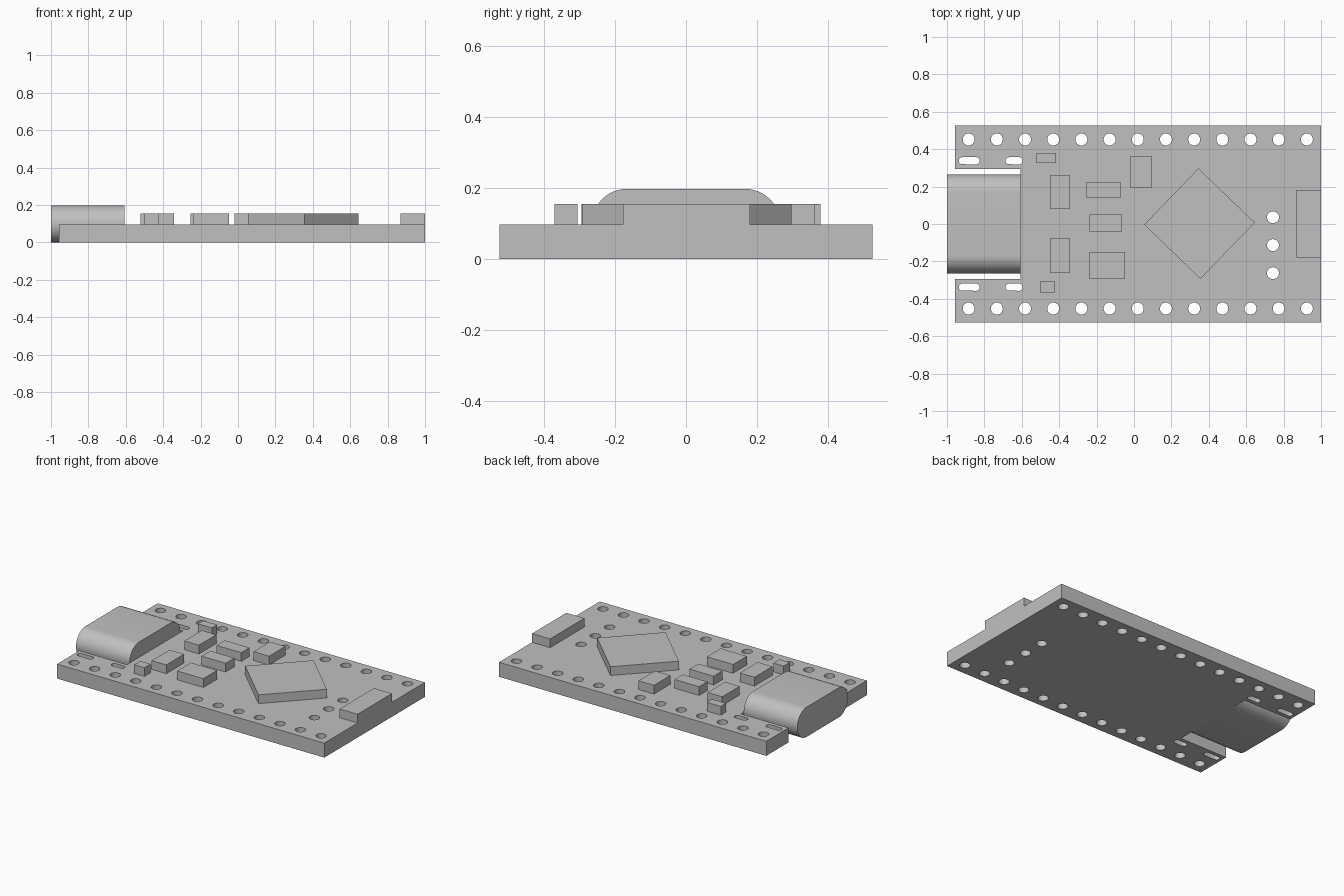
import bpy, bmesh, math

if "Cube" in bpy.data.objects:
    bpy.data.objects.remove(bpy.data.objects["Cube"])

grey = bpy.data.materials.new("light grey")
grey.diffuse_color = (0.53, 0.53, 0.53, 1)
grey.use_nodes = True
grey.node_tree.nodes["Principled BSDF"].inputs["Base Color"].default_value = grey.diffuse_color

BOARD_H, CHIP_TOP, PORT_H = 0.096, 0.154, 0.197
PORT_END = -0.608


def stadium(cx, cy, half_len, r, n=12):
    """Outline of a horizontal slot; a circle when half_len is 0."""
    pts = []
    for side, start in ((1, -90), (-1, 90)):
        for i in range(n + 1):
            a = math.radians(start + 180 * i / n)
            pts.append((cx + side * half_len + r * math.cos(a), cy + r * math.sin(a)))
    return pts[:-1] if half_len else pts[:n] + pts[n + 1:-1]


def extrude_outlines(name, outlines, height):
    """Fill 2D outlines (inner ones become holes) and extrude from z = 0."""
    curve = bpy.data.curves.new(name, "CURVE")
    curve.dimensions, curve.fill_mode, curve.extrude = "2D", "BOTH", height / 2
    for pts in outlines:
        s = curve.splines.new("POLY")
        s.points.add(len(pts) - 1)
        for p, (x, y) in zip(s.points, pts):
            p.co = (x, y, 0, 1)
        s.use_cyclic_u = True
    tmp = bpy.data.objects.new(name + "_outline", curve)
    bpy.context.collection.objects.link(tmp)
    mesh = bpy.data.meshes.new_from_object(tmp.evaluated_get(bpy.context.evaluated_depsgraph_get()))
    bpy.data.objects.remove(tmp)
    bm = bmesh.new()
    bm.from_mesh(mesh)
    bmesh.ops.translate(bm, verts=bm.verts, vec=(0, 0, height / 2))
    return finish(name, bm, mesh)


def finish(name, bm, mesh=None):
    mesh = mesh or bpy.data.meshes.new(name)
    bmesh.ops.remove_doubles(bm, verts=bm.verts, dist=1e-5)
    bmesh.ops.recalc_face_normals(bm, faces=bm.faces)
    bm.to_mesh(mesh)
    bm.free()
    mesh.materials.clear()
    mesh.materials.append(grey)
    ob = bpy.data.objects.new(name, mesh)
    bpy.context.collection.objects.link(ob)
    bpy.ops.object.select_all(action="DESELECT")
    ob.select_set(True)
    bpy.context.view_layer.objects.active = ob
    bpy.ops.object.shade_smooth_by_angle(angle=math.radians(30))
    return ob


def chip(name, x0, x1, y0, y1):
    """Box standing on the board."""
    bm = bmesh.new()
    bmesh.ops.create_cube(bm, size=1)
    for v in bm.verts:
        v.co = (x1 if v.co.x > 0 else x0, y1 if v.co.y > 0 else y0,
                CHIP_TOP if v.co.z > 0 else BOARD_H)
    return finish(name, bm)


# Circuit board: notched outline, two pin rows, three extra pins, four slots
W, L, N = 0.526, -0.956, 0.293
outlines = [[(L, -W), (1, -W), (1, W), (L, W), (L, N), (PORT_END, N), (PORT_END, -N), (L, -N)]]
for side in (-1, 1):
    outlines += [stadium(-0.884 + i * 0.1507, side * 0.452, 0, 0.032) for i in range(13)]
    outlines += [stadium(-0.881, side * 0.338, 0.037, 0.019),
                 stadium(-0.641, side * 0.338, 0.027, 0.019)]
outlines += [stadium(0.743, y, 0, 0.032) for y in (0.036, -0.113, -0.263)]
extrude_outlines("circuit_board", outlines, BOARD_H)

# Connector: rounded pill section running along x
r = PORT_H / 2
port = extrude_outlines("connector", [stadium(0, r, 0.265 - r, r, 24)], PORT_END + 1)
for v in port.data.vertices:
    x, y, z = v.co
    v.co = (z - 1, x, y)

# Main chip, set diagonally
main = chip("main_chip", -0.209, 0.209, -0.209, 0.209)
main.location = (0.35, 0.002, 0)
main.rotation_euler.z = math.radians(46)

# Small surface parts and the end button
chip("end_button", 0.868, 1, -0.178, 0.181)
for i, box in enumerate([
    (-0.52, -0.418, 0.325, 0.379), (-0.448, -0.341, 0.079, 0.261),
    (-0.253, -0.073, 0.138, 0.224), (-0.239, -0.063, -0.039, 0.052),
    (-0.02, 0.093, 0.192, 0.363), (-0.448, -0.341, -0.263, -0.076),
    (-0.239, -0.047, -0.295, -0.151), (-0.501, -0.426, -0.37, -0.306),
]):
    chip(f"small_part_{i + 1}", *box)
